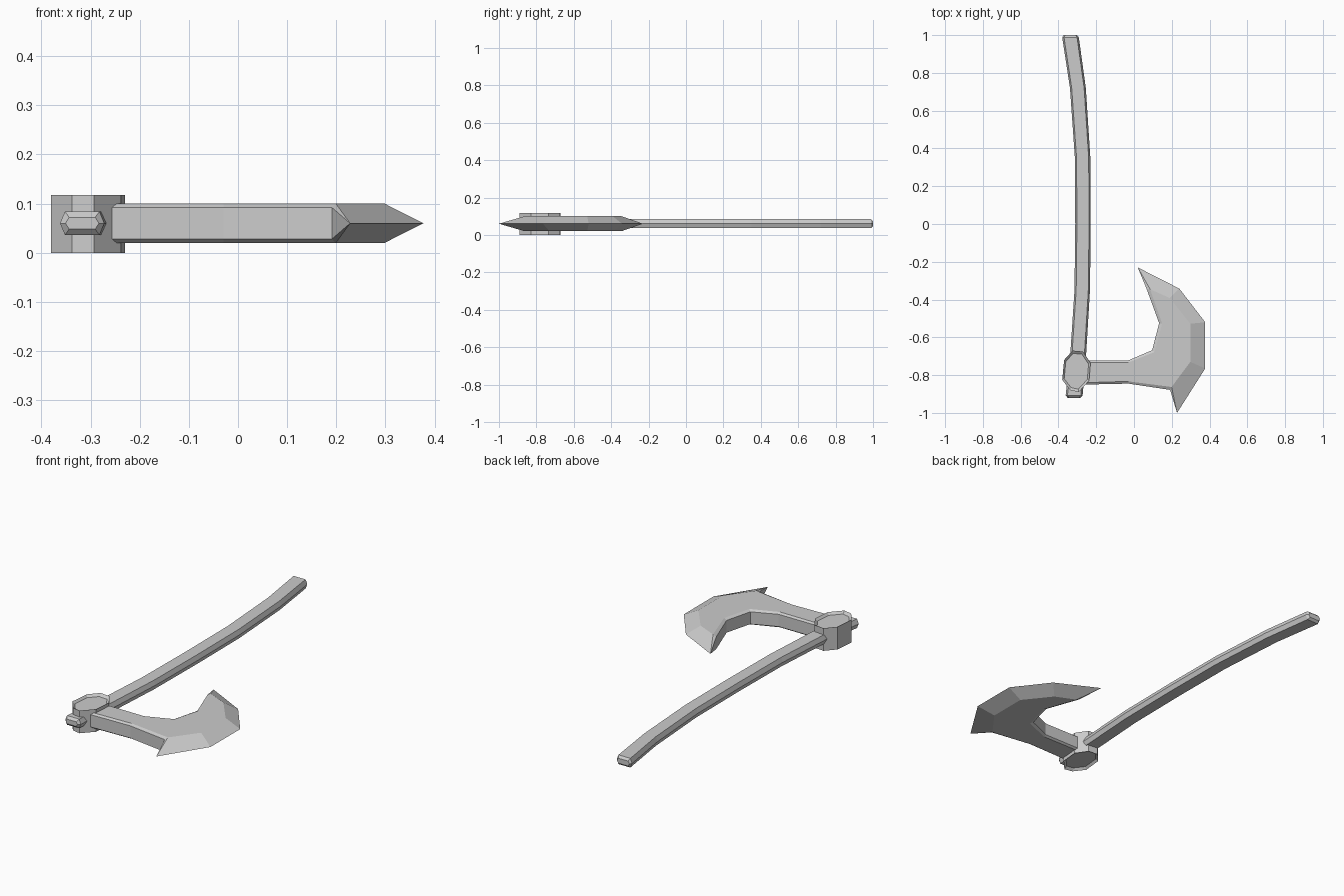
import bpy, bmesh

ZC = 0.06  # mid-plane height of the whole axe


def build(name, faces):
    """Make an object from faces given as coordinate lists, welding shared corners."""
    bm = bmesh.new()
    cache = {}
    for face in faces:
        vs = []
        for co in face:
            key = tuple(round(c, 5) for c in co)
            if key not in cache:
                cache[key] = bm.verts.new(key)
            if cache[key] not in vs:
                vs.append(cache[key])
        if len(vs) > 2:
            bm.faces.new(vs)
    bmesh.ops.recalc_face_normals(bm, faces=bm.faces)
    mesh = bpy.data.meshes.new(name)
    bm.to_mesh(mesh)
    bm.free()
    obj = bpy.data.objects.new(name, mesh)
    bpy.context.collection.objects.link(obj)
    return obj


def bridge(a, b):
    n = len(a)
    return [[a[i], a[(i + 1) % n], b[(i + 1) % n], b[i]] for i in range(n)]


def loft(rings):
    faces = [rings[0], rings[-1]]
    for a, b in zip(rings, rings[1:]):
        faces += bridge(a, b)
    return faces


# Handle: curved six-sided shaft with bevelled ends
HEX = [(-1, 0), (-0.78, 1), (0.78, 1), (1, 0), (0.78, -1), (-0.78, -1)]
path = [  # y, centre x, half width, half height
    (-0.92, -0.317, 0.034, 0.012), (-0.908, -0.317, 0.045, 0.024),
    (-0.70, -0.296, 0.042, 0.024), (-0.35, -0.274, 0.041, 0.024),
    (0.0, -0.270, 0.041, 0.024), (0.35, -0.272, 0.041, 0.024),
    (0.72, -0.297, 0.042, 0.024), (0.988, -0.336, 0.044, 0.024),
    (1.0, -0.337, 0.036, 0.013)]
build("handle", loft([[(x + u * w, y, ZC + v * h) for u, v in HEX]
                      for y, x, w, h in path]))

# Collar: irregular eight-sided block with shallow recessed caps
OCT = [(-0.338, -0.88), (-0.293, -0.89), (-0.238, -0.83), (-0.23, -0.735),
       (-0.27, -0.675), (-0.325, -0.67), (-0.37, -0.72), (-0.38, -0.825)]
cx, cy = -0.305, -0.78


def oct_ring(z, s=1.0):
    return [(cx + (x - cx) * s, cy + (y - cy) * s, z) for x, y in OCT]


build("collar", loft([oct_ring(0.012, 0.86), oct_ring(0), oct_ring(0.118),
                      oct_ring(0.106, 0.86)]))

# Blade: outline x, y, wall half height, then matching corner of the flat cheek
W = 0.032
P = [(-0.26, -0.85, W, -0.26, -0.84), (-0.03, -0.845, W, -0.03, -0.833),
     (0.191, -0.878, W, 0.199, -0.863), (0.228, -1.0, 0, 0.199, -0.863),
     (0.377, -0.765, 0, 0.298, -0.73), (0.377, -0.52, 0, 0.298, -0.528),
     (0.24, -0.342, 0, 0.19, -0.392), (0.02, -0.23, 0, 0.085, -0.345),
     (0.068, -0.347, W, 0.085, -0.345), (0.133, -0.525, W, 0.149, -0.527),
     (0.096, -0.668, W, 0.108, -0.678), (-0.03, -0.722, W, -0.03, -0.733),
     (-0.26, -0.722, W, -0.26, -0.732)]


def wall(s):
    return [(p[0], p[1], ZC + s * p[2]) for p in P]


def cheek(s):
    return [(p[3], p[4], ZC + s * 0.04) for p in P]


build("blade", loft([cheek(-1), wall(-1), wall(1), cheek(1)]))
